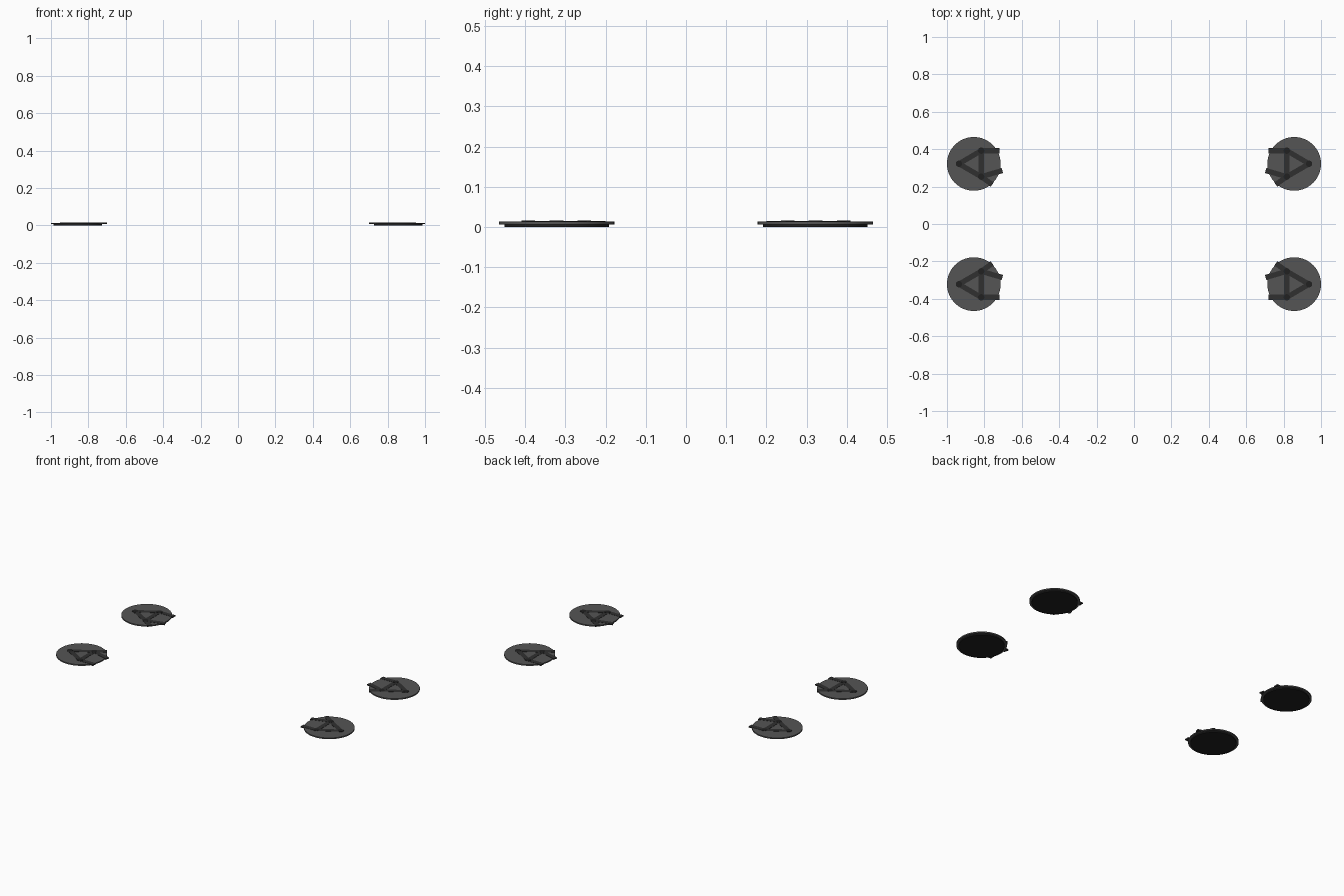
import bpy, math
from mathutils import Vector

if "Cube" in bpy.data.objects:
    bpy.data.objects.remove(bpy.data.objects["Cube"])


def material(name, v):
    m = bpy.data.materials.new(name)
    m.diffuse_color = (v, v, v, 1)
    m.use_nodes = True
    m.node_tree.nodes["Principled BSDF"].inputs["Base Color"].default_value = m.diffuse_color
    return m


DISC = material("dark_grey", 0.09)
BAR = material("darker_grey", 0.03)
BASE = material("near_black", 0.015)


def disc(name, x, y, r, z0, z1, mat, sides=64):
    bpy.ops.mesh.primitive_cylinder_add(vertices=sides, radius=r, depth=z1 - z0,
                                        location=(x, y, (z0 + z1) / 2))
    ob = bpy.context.object
    ob.name = name
    ob.data.materials.append(mat)
    bpy.ops.object.shade_smooth_by_angle()


def bar(name, a, b, width, z0, z1):
    a, b = Vector(a), Vector(b)
    d, mid = b - a, (a + b) / 2
    bpy.ops.mesh.primitive_cube_add(size=1, location=(mid.x, mid.y, (z0 + z1) / 2),
                                    rotation=(0, 0, math.atan2(d.y, d.x)))
    ob = bpy.context.object
    ob.name = name
    ob.scale = (d.length, width, z1 - z0)
    ob.data.materials.append(BAR)


# pivot positions and bar ends in the (+x, +y) quadrant
TIP, OUTER, INNER = (0.936, 0.322), (0.817, 0.392), (0.817, 0.253)
BARS = [(TIP, OUTER), (TIP, INNER), (OUTER, INNER),
        (OUTER, (0.718, 0.392)), (INNER, (0.704, 0.286)), (INNER, (0.758, 0.211))]

for sx in (-1, 1):
    for sy in (-1, 1):
        tag = ("left" if sx < 0 else "right") + ("_front" if sy < 0 else "_back")

        def place(p):
            return (p[0] * sx, p[1] * sy)

        # foot pad and top plate
        c = place((0.8565, 0.3215))
        disc("foot_pad_" + tag, *c, 0.130, 0.0, 0.007, BASE)
        disc("top_plate_" + tag, *c, 0.1435, 0.0065, 0.014, DISC)
        # reinforcing bars
        for i, (a, b) in enumerate(BARS):
            bar(f"brace_bar_{tag}_{i}", place(a), place(b), 0.028, 0.008, 0.0152 + i * 0.00003)
        # round pins at the bar joints
        for i, p in enumerate((TIP, OUTER, INNER)):
            disc(f"joint_pin_{tag}_{i}", *place(p), 0.017, 0.008, 0.016, BASE, 24)
